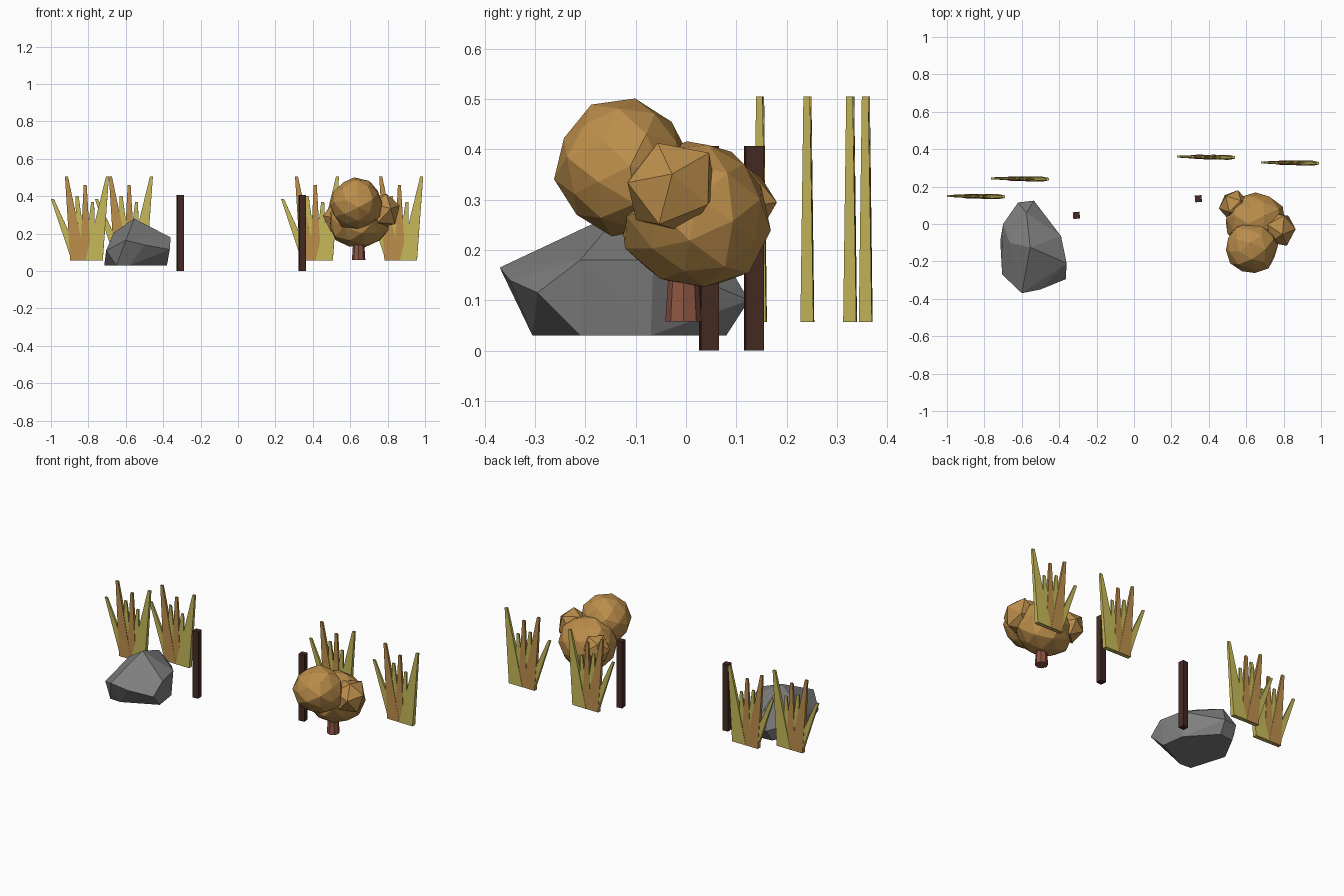
import bpy
import bmesh
import random
from mathutils import Matrix, Vector

random.seed(4)
cube = bpy.data.objects.get("Cube")
if cube:
    bpy.data.objects.remove(cube, do_unlink=True)


def make_material(name, rgb):
    mat = bpy.data.materials.new(name)
    mat.use_nodes = True
    colour = (*rgb, 1)
    mat.diffuse_color = colour
    mat.node_tree.nodes["Principled BSDF"].inputs["Base Color"].default_value = colour
    return mat


straw = make_material("straw yellow", (0.56, 0.48, 0.10))
amber = make_material("amber", (0.50, 0.27, 0.07))
stone = make_material("stone grey", (0.21, 0.21, 0.21))
dark_wood = make_material("dark wood", (0.06, 0.023, 0.016))
bark = make_material("red bark", (0.26, 0.09, 0.055))


def finish(name, bm, materials, location=(0, 0, 0), turn=0):
    bmesh.ops.recalc_face_normals(bm, faces=bm.faces)
    mesh = bpy.data.meshes.new(name)
    bm.to_mesh(mesh)
    bm.free()
    for mat in materials:
        mesh.materials.append(mat)
    obj = bpy.data.objects.new(name, mesh)
    obj.location = location
    obj.rotation_euler.z = turn
    bpy.context.collection.objects.link(obj)
    return obj


# Grass tufts: flat tapering blades in two colours
def add_blade(bm, left, right, tip, top, depth, material_index):
    bottom = 0.057
    rings = []
    for x0, x1, z, d in ((left, right, bottom, depth),
                         (tip - 0.008, tip + 0.008, top, depth * 0.5)):
        rings.append([bm.verts.new(p) for p in
                      ((x0, -d, z), (x1, -d, z), (x1, d, z), (x0, d, z))])
    low, high = rings
    faces = [bm.faces.new(low), bm.faces.new(high)]
    for i in range(4):
        j = (i + 1) % 4
        faces.append(bm.faces.new((low[i], low[j], high[j], high[i])))
    for face in faces:
        face.material_index = material_index


def make_tuft(name, x, y):
    bm = bmesh.new()
    add_blade(bm, -0.045, 0.01, -0.147, 0.385, 0.010, 0)
    add_blade(bm, -0.052, 0.03, -0.072, 0.505, 0.012, 1)
    add_blade(bm, -0.02, 0.04, -0.015, 0.40, 0.009, 0)
    add_blade(bm, 0.0, 0.06, 0.028, 0.46, 0.011, 1)
    add_blade(bm, 0.02, 0.08, 0.068, 0.37, 0.008, 0)
    add_blade(bm, 0.03, 0.122, 0.147, 0.505, 0.013, 0)
    finish(name, bm, [straw, amber], (x, y, 0), -0.015)


make_tuft("grass_outer_right", -0.845, 0.148)
make_tuft("grass_inner_right", -0.61, 0.242)
make_tuft("grass_inner_left", 0.385, 0.358)
make_tuft("grass_outer_left", 0.835, 0.327)


# Posts
def make_post(name, x, y):
    bm = bmesh.new()
    bmesh.ops.create_cube(bm, size=1)
    bmesh.ops.scale(bm, vec=(0.036, 0.036, 0.406), verts=bm.verts)
    finish(name, bm, [dark_wood], (x, y, 0.203), 0.1)


make_post("post_right", -0.308, 0.046)
make_post("post_left", 0.344, 0.135)

# Boulder: convex faceted stone
corners = [
    # flat underside
    (-0.715, -0.09, 0.03), (-0.65, -0.3, 0.03), (-0.58, -0.305, 0.03),
    (-0.38, -0.21, 0.03), (-0.4, -0.07, 0.03), (-0.54, 0.08, 0.03),
    (-0.63, 0.07, 0.03),
    # widest band
    (-0.6, -0.37, 0.165), (-0.5, -0.35, 0.14), (-0.365, -0.295, 0.115),
    (-0.36, -0.21, 0.18), (-0.39, -0.065, 0.18), (-0.535, 0.125, 0.1),
    (-0.62, 0.115, 0.1), (-0.7, 0.0, 0.12), (-0.705, -0.27, 0.11),
    # crown
    (-0.555, -0.125, 0.28), (-0.665, -0.1, 0.205), (-0.575, 0.06, 0.21),
]
bm = bmesh.new()
for corner in corners:
    bm.verts.new(corner)
hull = bmesh.ops.convex_hull(bm, input=bm.verts)
loose = [v for v in bm.verts if not v.link_faces]
bmesh.ops.delete(bm, geom=loose, context="VERTS")
finish("boulder", bm, [stone])


# Bush: overlapping faceted clumps on a short trunk
def make_clump(name, centre, radii, detail, turn):
    bm = bmesh.new()
    bmesh.ops.create_icosphere(bm, subdivisions=detail, radius=1)
    for v in bm.verts:
        v.co *= random.uniform(0.94, 1.05)
    bmesh.ops.rotate(bm, verts=bm.verts, cent=(0, 0, 0),
                     matrix=Matrix.Rotation(turn, 3, Vector((1, 0.6, 0.4))))
    bmesh.ops.scale(bm, vec=radii, verts=bm.verts)
    finish(name, bm, [amber], centre)


make_clump("bush_main", (0.645, 0.02, 0.268), (0.165, 0.15, 0.153), 2, 0.5)
make_clump("bush_top", (0.63, -0.125, 0.36), (0.143, 0.137, 0.137), 2, 0.9)
make_clump("bush_left", (0.775, -0.028, 0.325), (0.095, 0.1, 0.1), 1, 0.4)
make_clump("bush_right", (0.535, 0.1, 0.29), (0.085, 0.088, 0.09), 1, 1.2)

bm = bmesh.new()
bmesh.ops.create_cone(bm, cap_ends=True, segments=8, radius1=0.036,
                      radius2=0.028, depth=0.12)
finish("bush_trunk", bm, [bark], (0.645, -0.005, 0.118))
